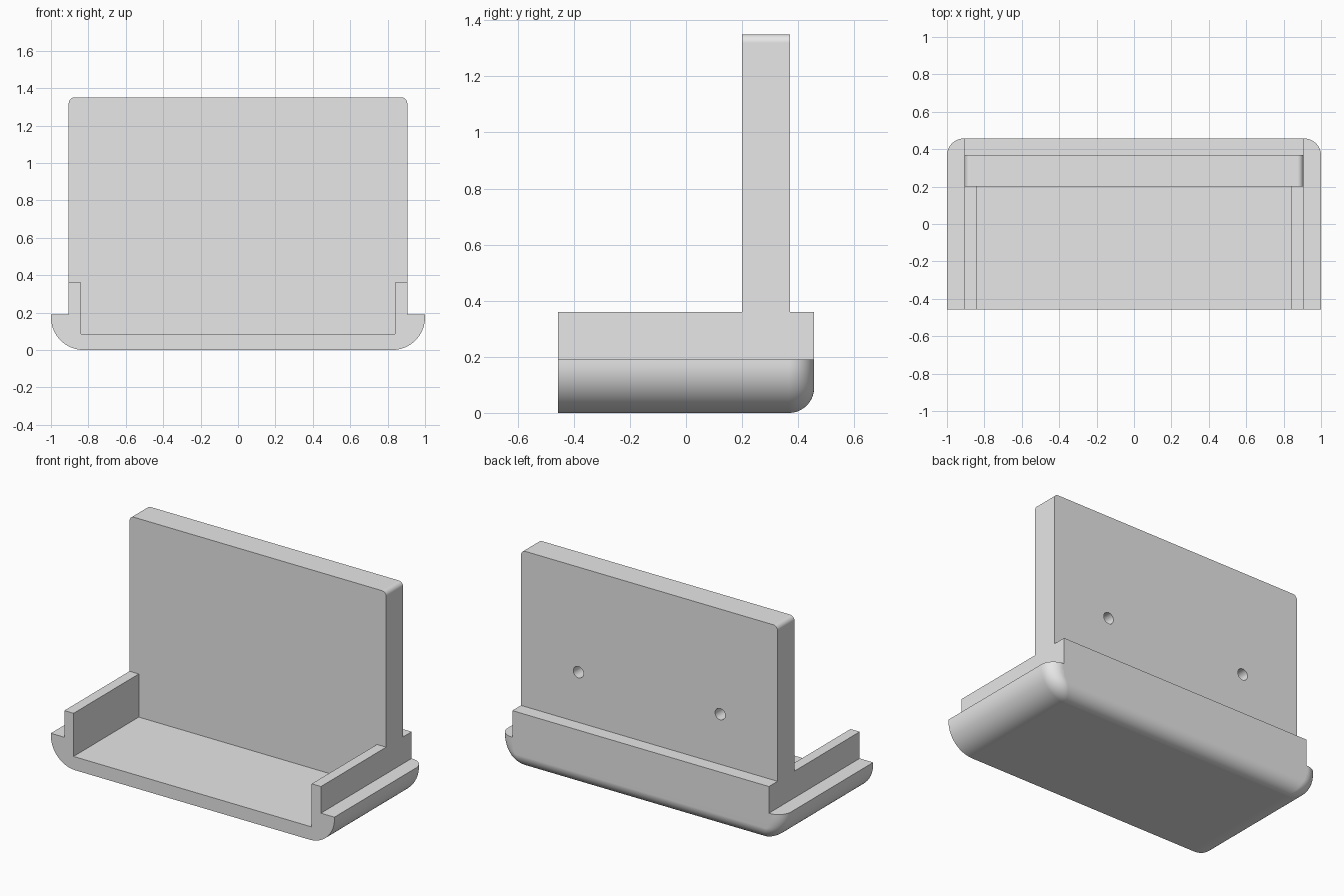
import bpy, bmesh, math
from mathutils import Matrix

if "Cube" in bpy.data.objects:
    bpy.data.objects.remove(bpy.data.objects["Cube"], do_unlink=True)

FRONT, BACK = -0.457, 0.457
SIDE_R, BACK_R = 0.175, 0.09
LEDGE, RIM, TOP, FLOOR = 0.19, 0.36, 1.35, 0.085
WALL_OUT, WALL_IN = 0.905, 0.84
PANEL_FRONT, PANEL_BACK = 0.2, 0.37

grey = bpy.data.materials.new("light grey")
grey.use_nodes = True
grey.diffuse_color = (0.8, 0.8, 0.8, 1)
grey.node_tree.nodes["Principled BSDF"].inputs["Base Color"].default_value = grey.diffuse_color


def make_object(name, bm):
    bmesh.ops.recalc_face_normals(bm, faces=bm.faces)
    mesh = bpy.data.meshes.new(name)
    bm.to_mesh(mesh)
    bm.free()
    mesh.materials.append(grey)
    obj = bpy.data.objects.new(name, mesh)
    bpy.context.collection.objects.link(obj)
    return obj


def box(half_x, y0, y1, z0, z1):
    bm = bmesh.new()
    bmesh.ops.create_cube(bm, size=1)
    bmesh.ops.scale(bm, vec=(2 * half_x, y1 - y0, z1 - z0), verts=bm.verts)
    bmesh.ops.translate(bm, vec=(0, (y0 + y1) / 2, (z0 + z1) / 2), verts=bm.verts)
    return bm


def combine(target, other, operation):
    mod = target.modifiers.new(operation, "BOOLEAN")
    mod.operation, mod.solver, mod.object = operation, "EXACT", other
    bpy.context.view_layer.update()
    evaluated = target.evaluated_get(bpy.context.evaluated_depsgraph_get())
    mesh = bpy.data.meshes.new_from_object(evaluated)
    target.modifiers.clear()
    target.data = mesh
    bpy.data.objects.remove(other, do_unlink=True)


def outline(half_x, back, radius, z, steps=10):
    """Flat front, rounded back corners."""
    right = [(half_x, FRONT, z)]
    for i in range(steps + 1):
        a = math.pi / 2 * i / steps
        right.append((half_x - radius + radius * math.cos(a),
                      back - radius + radius * math.sin(a), z))
    return right + [(-x, y, h) for x, y, h in reversed(right)]


# Base: stacked outlines that swell from the flat underside up to the ledge
layers = []
for i in range(19):
    t = math.pi / 2 * i / 18
    z = SIDE_R * (1 - math.cos(t))
    drop = max(BACK_R - z, 0)
    radius = max(math.sqrt(BACK_R ** 2 - drop ** 2), 0.004)
    layers.append(outline(1 - SIDE_R + SIDE_R * math.sin(t), BACK - BACK_R + radius, radius, z))
layers.append(outline(1, BACK, BACK_R, LEDGE))

bm = bmesh.new()
rings = [[bm.verts.new(p) for p in layer] for layer in layers]
for low, high in zip(rings, rings[1:]):
    for i in range(len(low)):
        j = (i + 1) % len(low)
        bm.faces.new((low[i], low[j], high[j], high[i]))
bm.faces.new(rings[0][::-1])
bm.faces.new(rings[-1])
holder = make_object("tray_with_back_panel", bm)

# Raised rim block, then the open-fronted tray hollow
combine(holder, make_object("rim", box(WALL_OUT, FRONT, BACK, 0.12, RIM)), "UNION")
combine(holder, make_object("tray_hollow", box(WALL_IN, FRONT - 0.2, PANEL_FRONT, FLOOR, 0.6)), "DIFFERENCE")

# Upright panel with rounded top corners
bm = box(WALL_OUT, PANEL_FRONT, PANEL_BACK, 0.2, TOP)
corners = [e for e in bm.edges if all(v.co.z > 1 for v in e.verts)
           and abs(e.verts[0].co.x - e.verts[1].co.x) < 0.01]
bmesh.ops.bevel(bm, geom=corners, offset=0.03, segments=6, profile=0.5, affect="EDGES")
combine(holder, make_object("back_panel", bm), "UNION")

# Blind mounting holes in the back of the panel
for side in (-1, 1):
    bm = bmesh.new()
    place = Matrix.Translation((side * 0.5, PANEL_BACK, 0.68)) @ Matrix.Rotation(math.pi / 2, 4, "X")
    bmesh.ops.create_cone(bm, cap_ends=True, segments=32, radius1=0.036, radius2=0.036,
                          depth=0.22, matrix=place)
    combine(holder, make_object("mounting_hole", bm), "DIFFERENCE")

# Merge coplanar faces and shade
bm = bmesh.new()
bm.from_mesh(holder.data)
bmesh.ops.remove_doubles(bm, verts=bm.verts, dist=0.0001)
bmesh.ops.dissolve_limit(bm, angle_limit=0.01, verts=bm.verts, edges=bm.edges)
bm.to_mesh(holder.data)
bm.free()

bpy.ops.object.select_all(action="DESELECT")
holder.select_set(True)
bpy.context.view_layer.objects.active = holder
bpy.ops.object.shade_smooth_by_angle(angle=math.radians(30))
weighted = holder.modifiers.new("even_shading", "WEIGHTED_NORMAL")
weighted.keep_sharp = True
